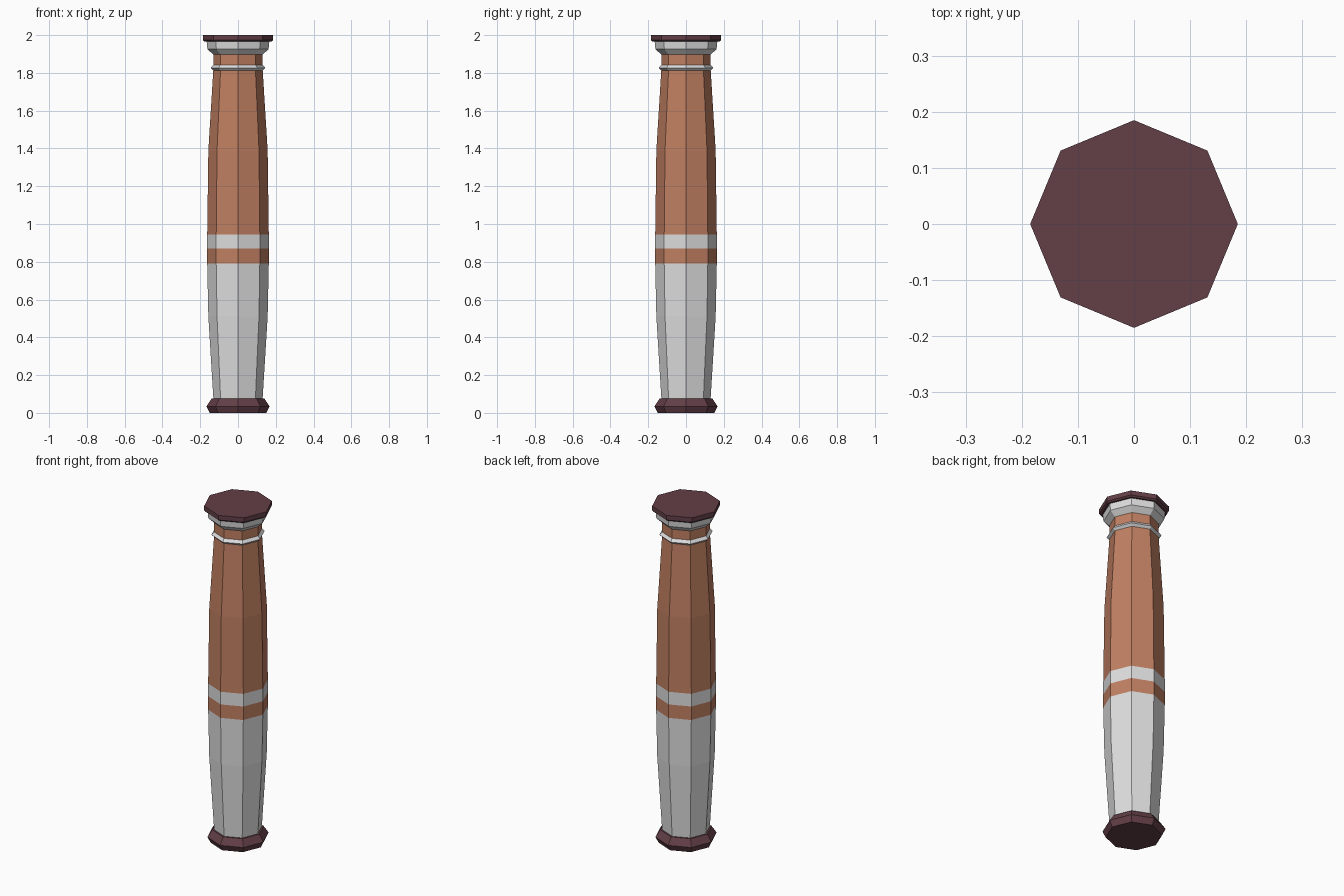
import bpy
import bmesh
from math import cos, sin, tau

SIDES = 8

cube = bpy.data.objects.get("Cube")
if cube:
    bpy.data.objects.remove(cube, do_unlink=True)


def make_material(name, rgb):
    mat = bpy.data.materials.new(name)
    mat.use_nodes = True
    mat.diffuse_color = (*rgb, 1)
    mat.node_tree.nodes["Principled BSDF"].inputs["Base Color"].default_value = (*rgb, 1)
    return mat


grey = make_material("light grey", (0.73, 0.73, 0.73))
brown = make_material("copper brown", (0.53, 0.215, 0.122))
maroon = make_material("dark maroon", (0.125, 0.05, 0.062))


def turned(name, profile, materials, bands=()):
    """Eight-sided lathe of (radius, height) pairs, listed upwards.
    Bands are the height ranges that take the second material."""
    bm = bmesh.new()
    rings = [[bm.verts.new((r * cos(tau * i / SIDES), r * sin(tau * i / SIDES), z))
              for i in range(SIDES)] for r, z in profile]
    for low, high in zip(rings, rings[1:]):
        for i in range(SIDES):
            j = (i + 1) % SIDES
            bm.faces.new((low[i], low[j], high[j], high[i]))
    bm.faces.new(rings[0][::-1])
    bm.faces.new(rings[-1])
    for face in bm.faces:
        z = face.calc_center_median().z
        face.material_index = int(any(a < z < b for a, b in bands))
    mesh = bpy.data.meshes.new(name)
    bm.to_mesh(mesh)
    bm.free()
    for mat in materials:
        mesh.materials.append(mat)
    obj = bpy.data.objects.new(name, mesh)
    bpy.context.collection.objects.link(obj)
    return obj


# Foot with a bulging edge
turned("base", [(0.15, 0), (0.167, 0.035), (0.14, 0.075)], [maroon])

# Swelling shaft, painted grey below and in one band
turned("shaft",
       [(0.13, 0.07), (0.157, 0.51), (0.163, 0.79), (0.163, 0.87),
        (0.163, 0.945), (0.157, 1.39), (0.131, 1.81), (0.131, 1.9)],
       [brown, grey], bands=[(0, 0.79), (0.87, 0.945)])

# Thin collar around the neck
turned("neck_ring", [(0.129, 1.811), (0.145, 1.826), (0.129, 1.845)], [grey])

# Flared capital
turned("capital", [(0.131, 1.897), (0.162, 1.926), (0.166, 1.967)], [grey])

# Top slab
turned("top_cap", [(0.176, 1.965), (0.185, 1.973), (0.185, 2)], [maroon])
